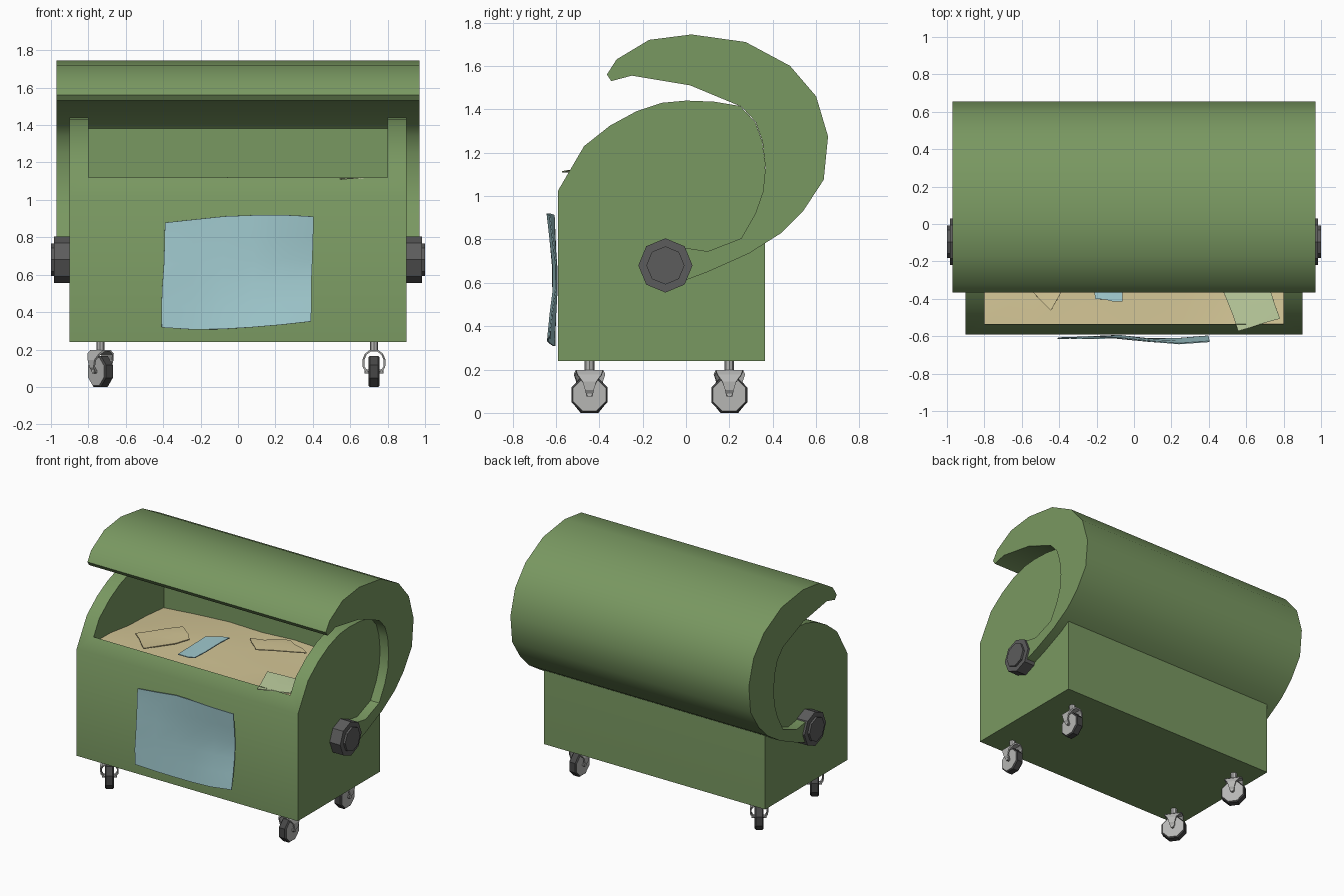
import bpy, bmesh, math, random
from mathutils import Matrix, Vector

if "Cube" in bpy.data.objects:
    bpy.data.objects.remove(bpy.data.objects["Cube"])
random.seed(4)


def material(name, rgb):
    lin = [(c / 255 / 12.92) if c < 11 else ((c / 255 + .055) / 1.055) ** 2.4 for c in rgb]
    m = bpy.data.materials.new(name)
    m.diffuse_color = (*lin, 1)
    m.use_nodes = True
    m.node_tree.nodes["Principled BSDF"].inputs["Base Color"].default_value = m.diffuse_color
    return m


GREEN = material("bin green", (121, 152, 97))
DARK = material("dark grey", (92, 92, 92))
TYRE = material("tyre black", (70, 70, 70))
METAL = material("light grey", (182, 182, 180))
TAN = material("waste tan", (213, 199, 151))
BLUE = material("paper blue", (164, 206, 211))
PALE = material("paper pale green", (192, 209, 161))


def finish(bm, name, mats, smooth=None):
    bmesh.ops.recalc_face_normals(bm, faces=bm.faces)
    me = bpy.data.meshes.new(name)
    bm.to_mesh(me)
    bm.free()
    for m in mats:
        me.materials.append(m)
    ob = bpy.data.objects.new(name, me)
    bpy.context.collection.objects.link(ob)
    if smooth:
        smooth_object(ob, smooth)
    return ob


def activate(ob):
    bpy.ops.object.select_all(action='DESELECT')
    ob.select_set(True)
    bpy.context.view_layer.objects.active = ob


def smooth_object(ob, deg):
    activate(ob)
    bpy.ops.object.shade_smooth_by_angle(angle=math.radians(deg))


def extrude_x(name, profile, half, mat, smooth=None):
    """Prism across x from a closed (y, z) profile."""
    bm = bmesh.new()
    f = bm.faces.new([bm.verts.new((-half, y, z)) for y, z in profile])
    new = bmesh.ops.extrude_face_region(bm, geom=[f])["geom"]
    bmesh.ops.translate(bm, verts=[v for v in new if isinstance(v, bmesh.types.BMVert)],
                        vec=(2 * half, 0, 0))
    return finish(bm, name, [mat], smooth)


def cyl(bm, r, depth, sides, axis, centre, turn=0.0, r2=None):
    rot = Matrix.Rotation(math.pi / 2, 4, 'Y') if axis == 'X' else Matrix()
    bmesh.ops.create_cone(bm, cap_ends=True, segments=sides, radius1=r,
                          radius2=r if r2 is None else r2, depth=depth,
                          matrix=Matrix.Translation(centre) @ rot @ Matrix.Rotation(turn, 4, 'Z'))


# Bin body, hollowed at the top
curve = [(.365, 1.14), (.352, 1.25), (.32, 1.34), (.25, 1.415), (.13, 1.435), (0, 1.44),
         (-.11, 1.43), (-.23, 1.39), (-.35, 1.325), (-.47, 1.23), (-.59, 1.025)]
body = extrude_x("bin_body", [(-.59, .24), (.365, .24)] + curve, .9, GREEN)
cutter = extrude_x("opening_cutter", [(-.535, .9), (.28, .9), (.28, 1.8), (-.535, 1.8)], .8, GREEN)
cutter.hide_render = True
mod = body.modifiers.new("opening", 'BOOLEAN')
mod.object, mod.operation, mod.solver = cutter, 'DIFFERENCE', 'EXACT'
activate(body)
bpy.ops.object.modifier_apply(modifier="opening")
bpy.data.objects.remove(cutter)
smooth_object(body, 35)

# Swung-back crescent lid
outer = [(-.345, 1.53), (-.365, 1.56), (-.32, 1.63), (-.17, 1.72), (.025, 1.745), (.275, 1.71),
         (.48, 1.6), (.6, 1.46), (.655, 1.275), (.635, 1.075), (.54, .93), (.44, .83),
         (.29, .735), (.1, .65), (-.06, .59)]
inner = [(-.06, .77), (.1, .745), (.255, .805), (.32, .92), (.355, 1.02), (.366, 1.13),
         (.353, 1.25), (.321, 1.342), (.256, 1.412), (.14, 1.46), (.02, 1.51), (-.25, 1.555)]
extrude_x("lid", outer + inner, .97, GREEN, 35)

# Pivot hubs
for side, label in ((1, "right"), (-1, "left")):
    bm = bmesh.new()
    cyl(bm, .125, .09, 8, 'X', (side * .94, -.095, .68))
    cyl(bm, .088, .02, 8, 'X', (side * .99, -.095, .68))
    finish(bm, "hub_" + label, [DARK])


# Casters: octagonal wheel, bent fork, stem
def caster(label, x, y, angle):
    place = Matrix.Translation((x, y, 0)) @ Matrix.Rotation(angle, 4, 'Z')
    bm = bmesh.new()
    cyl(bm, .09, .06, 8, 'X', (0, 0, .083), math.pi / 8)
    rims = [e for e in bm.edges if abs(e.verts[0].co.x - e.verts[1].co.x) < .001]
    bmesh.ops.bevel(bm, geom=rims, offset=.008, segments=1, affect='EDGES')
    bm.normal_update()
    for f in bm.faces:
        f.material_index = 0 if abs(f.normal.x) > .9 else 1
    bm.transform(place)
    finish(bm, "wheel_" + label, [METAL, TYRE])

    bm = bmesh.new()
    half = [(.04, .075, .014), (.06, .105, .02), (.062, .145, .032), (.048, .178, .055),
            (.022, .198, .062)]
    secs = half + [(-a, z, w) for a, z, w in reversed(half)]
    rows = [[bm.verts.new((a, s * w, z)) for s in (-1, 1)] for a, z, w in secs]
    for p, q in zip(rows, rows[1:]):
        bm.faces.new((p[0], p[1], q[1], q[0]))
    bmesh.ops.recalc_face_normals(bm, faces=bm.faces)
    bmesh.ops.solidify(bm, geom=bm.faces[:], thickness=.01)
    cyl(bm, .012, .1, 6, 'X', (0, 0, .083))
    cyl(bm, .022, .055, 8, 'Z', (0, 0, .22))
    bm.transform(place)
    finish(bm, "caster_fork_" + label, [METAL])


for y, end in ((-.445, "front"), (.2, "back")):
    caster(end + "_right", .727, y, 0)
    caster(end + "_left", -.735, y, math.radians(35))


# Waste filling the bin
def heap(x, y):
    back = (y + .535) / .815
    return 1.085 - .02 * back - .04 * back * abs(x / .8) ** 3


bm = bmesh.new()
bmesh.ops.create_grid(bm, x_segments=6, y_segments=4, size=1)
for v in bm.verts:
    v.co.x *= .802
    v.co.y = -.1275 + v.co.y * .41
    v.co.z = heap(v.co.x, v.co.y) + random.uniform(-.012, .008)
finish(bm, "waste_heap", [TAN], 40)


# Crumpled sheets: bilinear grid between four corners
def sheet(name, corners, mat, height, n=3, jitter=.006):
    bm = bmesh.new()
    a, b, c, d = [Vector(p) for p in corners]
    rows = []
    for i in range(n + 1):
        row = []
        for j in range(n + 1):
            s, t = j / n, i / n
            p = a.lerp(b, s).lerp(d.lerp(c, s), t)
            p = Vector(height(p.x, p.y, s, t))
            row.append(bm.verts.new(p + Vector([random.uniform(-jitter, jitter) for _ in "xyz"])))
        rows.append(row)
    for p, q in zip(rows, rows[1:]):
        for j in range(n):
            bm.faces.new((p[j], p[j + 1], q[j + 1], q[j]))
    bmesh.ops.recalc_face_normals(bm, faces=bm.faces)
    bmesh.ops.solidify(bm, geom=bm.faces[:], thickness=.006)
    return finish(bm, name, [mat], 30)


def lying(x, y, s, t):
    return x, y, heap(x, y) + .017


sheet("paper_left", [(-.64, -.28), (-.44, -.46), (-.28, -.155), (-.45, .01)], TAN, lying)
sheet("paper_blue", [(-.21, -.4), (-.06, -.42), (-.06, .0), (-.235, -.04)], BLUE,
      lambda x, y, s, t: (x, y, heap(x, y) + .015 + .025 * s))
sheet("paper_right", [(.03, .105), (.16, -.03), (.465, .145), (.26, .235)], TAN, lying)
sheet("paper_pale", [(.56, -.575), (.78, -.505), (.71, -.29), (.46, -.31)], PALE,
      lambda x, y, s, t: (x, y, 1.117), jitter=.003)

# Crumpled notice on the front, drawn in the (x, z) plane
sheet("front_notice", [(-.41, .315), (.39, .35), (.4, .91), (-.39, .88)], BLUE,
      lambda x, z, s, t: (x, -.606 - .036 * s * abs(2 * t - 1)
                          - .008 * math.cos(9 * s), z + .02 * math.sin(math.pi * s) * (2 * t - 1)),
      n=5, jitter=.004)
